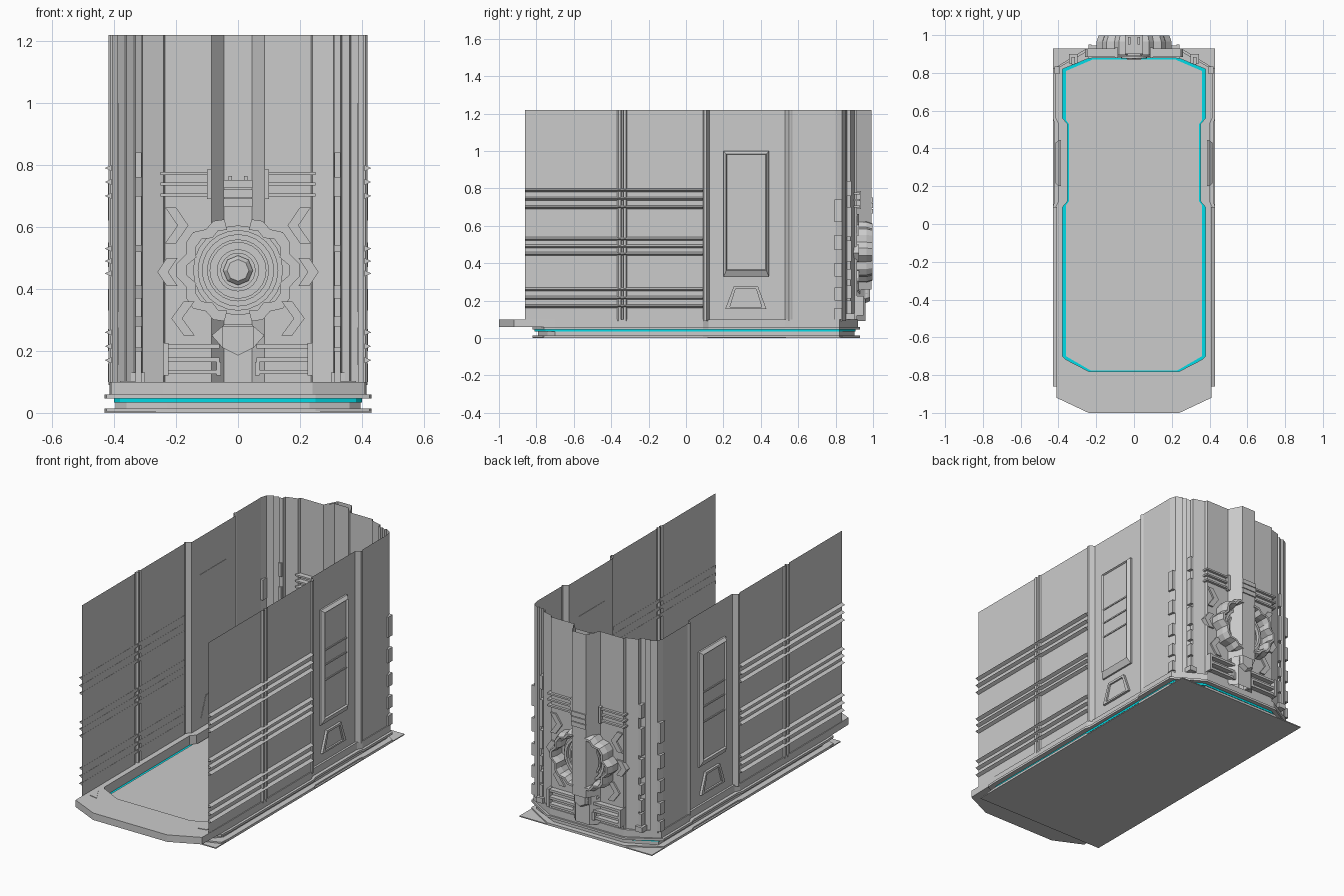
import bpy, bmesh
from math import sin, cos, pi

if "Cube" in bpy.data.objects:
    bpy.data.objects.remove(bpy.data.objects["Cube"])

CYAN = bpy.data.materials.new("cyan_glow")
CYAN.diffuse_color = (0.0, 0.72, 0.8, 1)
CYAN.use_nodes = True
CYAN.node_tree.nodes["Principled BSDF"].inputs["Base Color"].default_value = CYAN.diffuse_color


def skin(name, pieces, mirror=False, mat=None):
    """Each piece = (loops, mode): 'solid' capped, 'ring' wrapped, 'sheet' open."""
    bm = bmesh.new()
    for loops, mode in pieces:
        for s in ((1, -1) if mirror else (1,)):
            vs = [[bm.verts.new((s * x, y, z)) for x, y, z in l] for l in loops]
            n = len(vs[0])
            pairs = list(zip(vs, vs[1:])) + ([(vs[-1], vs[0])] if mode == 'ring' else [])
            for a, b in pairs:
                for i in range(n - 1 if mode == 'sheet' else n):
                    j = (i + 1) % n
                    bm.faces.new((a[i], a[j], b[j], b[i]))
            if mode == 'solid':
                bm.faces.new(vs[0][::-1])
                bm.faces.new(vs[-1])
    bmesh.ops.recalc_face_normals(bm, faces=bm.faces)
    me = bpy.data.meshes.new(name)
    bm.to_mesh(me)
    bm.free()
    ob = bpy.data.objects.new(name, me)
    bpy.context.collection.objects.link(ob)
    if mat:
        me.materials.append(mat)
    return ob


def full(half):
    return half + [(-x, y) for x, y in reversed(half)]


def at_z(pts, z):
    return [(x, y, z) for x, y in pts]


def at_y(pts, y):
    return [(x, y, z) for x, z in pts]


def at_x(pts, x):
    return [(x, y, z) for y, z in pts]


def slab(pts, z0, z1):
    return ([at_z(pts, z0), at_z(pts, z1)], 'solid')


def slab_y(pts, y0, y1):
    return ([at_y(pts, y0), at_y(pts, y1)], 'solid')


def rect(a0, a1, b0, b1):
    return [(a0, b0), (a1, b0), (a1, b1), (a0, b1)]


def box(x0, x1, y0, y1, z0, z1):
    return slab(rect(x0, x1, y0, y1), z0, z1)


def frame(outer, inner, z0, z1):
    return ([at_z(outer, z0), at_z(outer, z1), at_z(inner, z1), at_z(inner, z0)], 'ring')


# base outlines
base_out = full([(.24, -1), (.41, -.92), (.415, -.7), (.415, .09), (.4, .12), (.4, .53),
                 (.415, .56), (.415, .82), (.24, .92)])
opening = full([(.24, -.78), (.365, -.715), (.378, -.7), (.378, .09), (.352, .12), (.352, .53),
                (.378, .56), (.378, .82), (.22, .885)])
plate_out = full([(.25, -.82), (.425, -.76), (.43, -.7), (.43, .09), (.42, .12), (.42, .53),
                  (.43, .56), (.43, .82), (.25, .93)])
core = full([(.23, -.79), (.36, -.74), (.395, -.7), (.395, .82), (.23, .9)])
floor_pts = full([(.23, -.775), (.36, -.7), (.36, .1), (.345, .12), (.345, .53), (.36, .55),
                  (.36, .81), (.22, .87)])
glow_pts = full([(.25, -.81), (.38, -.75), (.4, -.72), (.4, .82), (.24, .905)])

skin("ground_plate", [slab(rect(-.43, .43, -.82, .93), 0, .006), slab(plate_out, .006, .014)])
skin("base_core", [slab(core, .014, .034)])
skin("glow_strip", [slab(glow_pts, .034, .046)], mat=CYAN)
skin("floor", [slab(floor_pts, .046, .052)])
skin("lower_rim", [frame(plate_out, opening, .046, .059)])
skin("upper_rim", [frame(base_out, opening, .059, .1)])
skin("rim_trim", [([at_z([(.33, -.84), (.38, -.83), (.38, -.75)], z) for z in (.1, .103)], 'solid')],
     mirror=True)

# folded sheet wall around both sides and the back
wall_half = [(.41, -.86), (.41, -.37), (.418, -.362), (.418, -.348), (.405, -.346), (.405, -.336),
             (.418, -.334), (.418, -.322), (.41, -.315), (.41, .09), (.418, .095), (.418, .11),
             (.388, .125), (.388, .53), (.415, .55), (.415, .56), (.41, .57), (.41, .80),
             (.40, .835), (.365, .855), (.36, .845), (.335, .86), (.33, .85), (.31, .86),
             (.308, .88), (.24, .9), (.235, .915), (.085, .915), (.045, .96)]
skin("wall_sheet", [([at_z(full(wall_half), z) for z in (.09, 1.22)], 'sheet')])

# horizontal ribs on the long side walls
ribs = []
for z in (.17, .215, .26, .45, .49, .53, .70, .745, .79):
    tri = [(.408, z - .01), (.43, z), (.408, z + .01)]
    ribs.append(([at_y(tri, -.86), at_y(tri, .09)], 'solid'))
skin("side_ribs", ribs, mirror=True)

# side door with bevelled border and the trapezoid step below it
door_o, door_m = rect(.2, .445, .325, 1.0), rect(.215, .43, .36, .985)
door_i = rect(.22, .425, .365, .98)
skin("side_door", [([at_x(door_o, .386), at_x(door_o, .398), at_x(door_m, .415),
                     at_x(door_i, .405)], 'solid')], mirror=True)
skin("door_lines", [box(.403, .41, .222, .423, z, z + .008) for z in (.58, .67, .755)], mirror=True)
trap = [(.21, .155), (.43, .155), (.385, .275), (.255, .275)]
trap_m = [(.235, .165), (.405, .165), (.375, .262), (.265, .262)]
skin("door_step", [([at_x(trap, .386), at_x(trap, .402), at_x(trap_m, .402),
                     at_x(trap_m, .392)], 'solid')], mirror=True)

# rear corner strips and clips
seg = ((.1, .2), (.21, .28), (.31, .37), (.41, .52), (.54, .7), (.76, .84))
skin("corner_strip", [box(.312, .33, .845, .885, a, b) for a, b in seg]
     + [box(.3, .345, .85, .9, .1, .13)], mirror=True)
skin("corner_clips", [box(.395, .42, .795, .835, a, b)
                      for a, b in ((.1, .16), (.2, .27), (.33, .4), (.47, .55), (.62, .74))], mirror=True)

# central column on the back
col = full([(.085, .915), (.045, .993)])
skin("back_column", [([at_z(col, z) for z in (.26, 1.22)], 'sheet')])
skin("column_bands", [box(-.047, .047, .9, 1.0, z, z + .026) for z in (.665, .695, .725)]
     + [box(-.047, .047, .9, .97, z, z + .02) for z in (.215, .24, .265)]
     + [box(x - .006, x + .006, .95, .99, .75, .765) for x in (-.025, .025)])
tip = [(-.05, .28), (-.05, .21), (0, .185), (.05, .21), (.05, .28)]
tip_s = [(x * .7, z * .8 + .05) for x, z in tip]
skin("column_tip", [([at_y(tip, .88), at_y(tip, .955), at_y(tip_s, .985)], 'solid')])
skin("tip_fins", [slab_y([(.05, .28), (.085, .25), (.05, .21)], .9, .93)], mirror=True)

# half-ring guards around the round medallion
CZ = .46


def arc(radii, a0=-75, a1=75):
    n = len(radii) - 1
    out = []
    for i, r in enumerate(radii):
        a = (a0 + (a1 - a0) * i / n) * pi / 180
        out.append((r * cos(a), CZ + r * sin(a)))
    return out


jag = [.17, .178, .168, .19, .19, .176, .2, .2, .176, .19, .19, .168, .178, .17]
O = arc(jag)
M = arc([r - .012 for r in jag])
I = arc([r - .035 for r in jag])
C = O + I[::-1]
T = M + arc([r - .025 for r in jag])[::-1]
guard = [at_y(C, .895), at_y(C, .965), at_y(T, .998)]
skin("medallion_guard", [(guard, 'solid')], mirror=True)


def circle(r, n=24):
    return [(r * cos(2 * pi * i / n), CZ + r * sin(2 * pi * i / n)) for i in range(n)]


def hoop(r0, r1, y0, y1, n=24):
    return ([at_y(circle(r1, n), y0), at_y(circle(r1, n), y1),
             at_y(circle(r0, n), y1), at_y(circle(r0, n), y0)], 'ring')


skin("medallion_rings", [hoop(.115, .13, .89, .945), hoop(.09, .1, .885, .935),
                         hoop(.055, .068, .875, .93)])
skin("medallion_disc", [slab_y(circle(.145), .9, .925)])
skin("medallion_hub", [([at_y(circle(.035, 8), .87), at_y(circle(.048, 8), .885),
                         at_y(circle(.048, 8), .92)], 'solid')])


# chevrons, pointing in at the top and out below
def chevron(x, z, w, h, d):
    return slab_y([(x, z + h), (x + d * .035, z + h), (x + d * (w + .035), z),
                   (x + d * .035, z - h), (x, z - h), (x + d * w, z)], .885, .925)


skin("chevrons", [chevron(.235, .605, .04, .058, -1), chevron(.195, .455, .03, .045, 1),
                  chevron(.14, .305, .04, .055, 1)], mirror=True)

# horizontal bars on the back wall
skin("back_bars", [box(.09, .25, .885, .93, z, z + .01) for z in (.698, .733, .768)]
     + [box(.085, .1, .88, .935, .69, .785)], mirror=True)
skin("lower_bars", [box(.06, .24, .88, .945, z, z + .014) for z in (.125, .165, .208)]
     + [box(.225, .24, .875, .95, .12, .225), box(.055, .07, .88, .95, .12, .165)], mirror=True)
